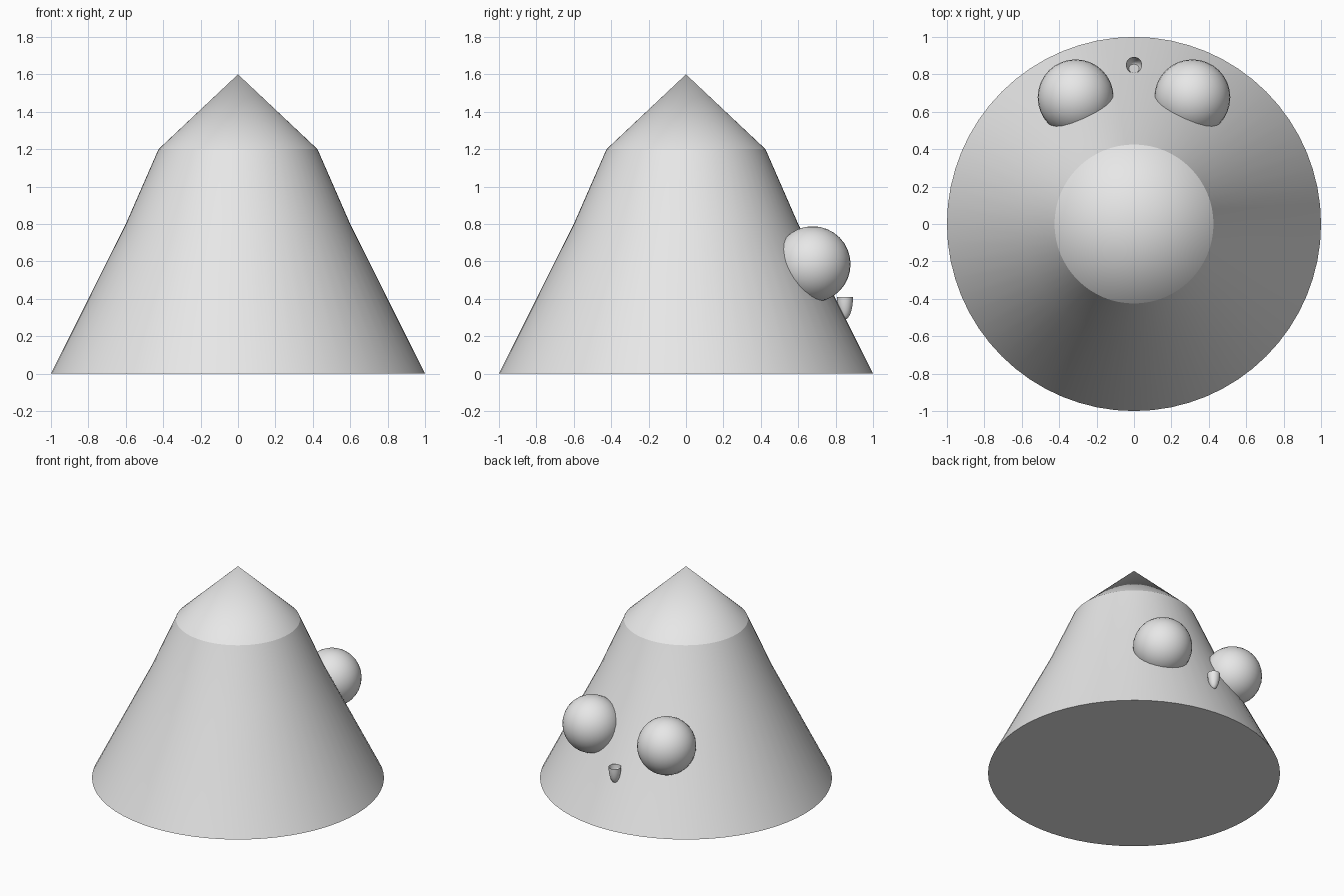
import bpy, bmesh, math

cube = bpy.data.objects.get("Cube")
if cube:
    bpy.data.objects.remove(cube, do_unlink=True)

GREY = (0.8, 0.8, 0.8, 1.0)
grey = bpy.data.materials.new("plain_grey")
grey.use_nodes = True
grey.diffuse_color = GREY
grey.node_tree.nodes["Principled BSDF"].inputs["Base Color"].default_value = GREY


def finish(obj, name, angle):
    """Name, colour and smooth one part."""
    obj.name = name
    obj.data.materials.append(grey)
    bpy.ops.object.select_all(action='DESELECT')
    obj.select_set(True)
    bpy.context.view_layer.objects.active = obj
    bpy.ops.object.shade_smooth_by_angle(angle=math.radians(angle))
    return obj


def lathe(name, profile, steps, location, angle, cap=False):
    """Spin a (radius, z) profile, listed from bottom to top, about z."""
    bm = bmesh.new()
    verts = [bm.verts.new((r, 0, z)) for r, z in profile]
    edges = [bm.edges.new(pair) for pair in zip(verts, verts[1:])]
    bmesh.ops.spin(bm, geom=verts + edges, cent=(0, 0, 0), axis=(0, 0, 1),
                   angle=math.tau, steps=steps)
    bmesh.ops.remove_doubles(bm, verts=bm.verts[:], dist=0.0001)
    if cap:
        floor = [e for e in bm.edges
                 if e.is_boundary and all(v.co.z < 0.001 for v in e.verts)]
        bmesh.ops.contextual_create(bm, geom=floor)
    bmesh.ops.recalc_face_normals(bm, faces=bm.faces[:])
    mesh = bpy.data.meshes.new(name)
    bm.to_mesh(mesh)
    bm.free()
    obj = bpy.data.objects.new(name, mesh)
    bpy.context.collection.objects.link(obj)
    obj.location = location
    return finish(obj, name, angle)


# Tapered body with a pointed cap and a closed floor
lathe("body", [(1, 0), (0.6, 0.8), (0.425, 1.2), (0, 1.6)], 64, (0, 0, 0), 15, cap=True)

# Pair of balls sunk into the back
for side, name in ((1, "left_ball"), (-1, "right_ball")):
    bpy.ops.mesh.primitive_uv_sphere_add(segments=32, ring_count=16, radius=0.203,
                                         location=(side * 0.312, 0.677, 0.585))
    finish(bpy.context.object, name, 30)

# Small open cup below and between the balls
RINGS = 8
bowl = [(0.043 * math.sin(a), -0.12 * math.cos(a))
        for a in (i * math.pi / 2 / RINGS for i in range(RINGS + 1))]
lathe("cup", bowl, 32, (0, 0.85, 0.41), 40)
